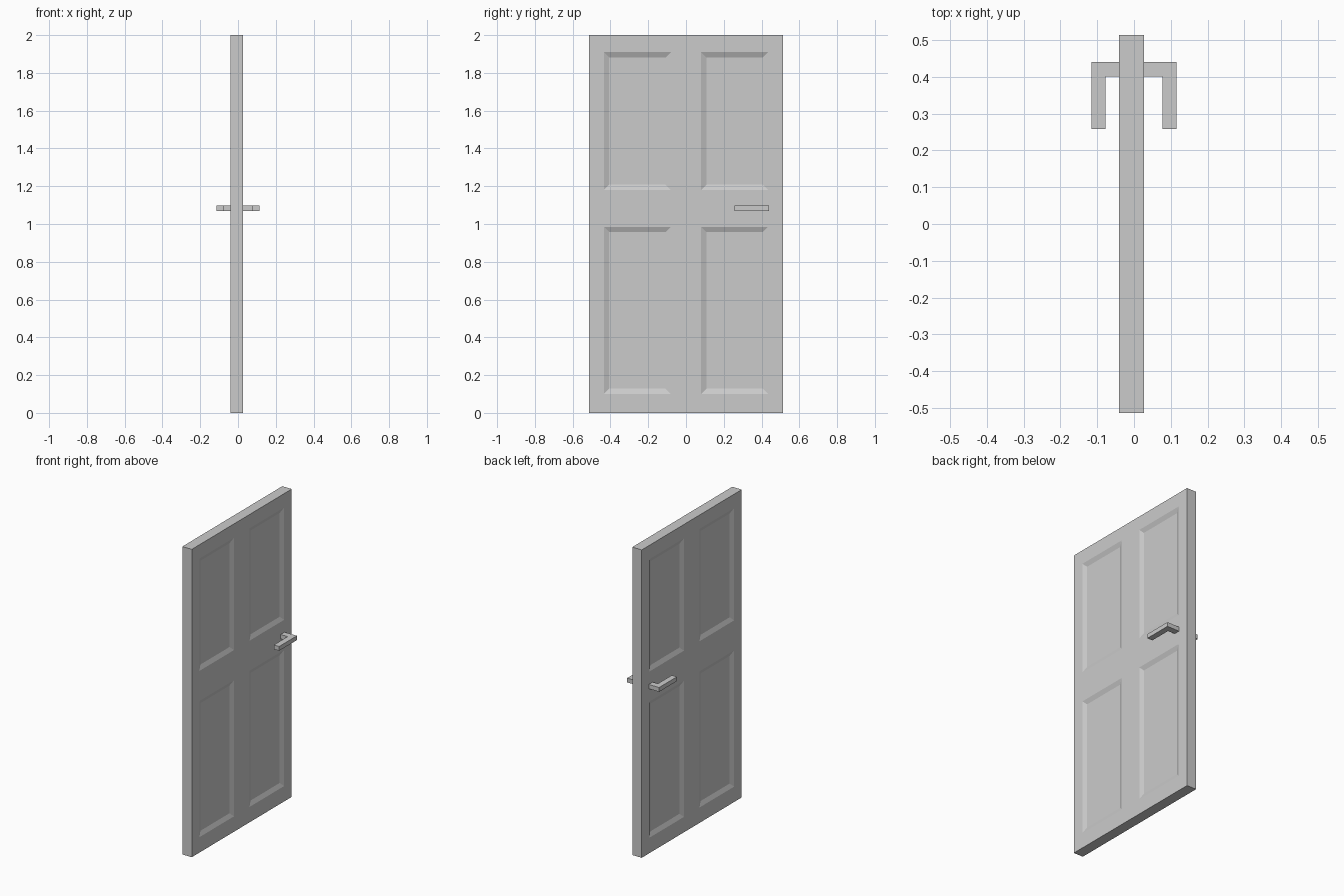
import bpy, bmesh

if "Cube" in bpy.data.objects:
    bpy.data.objects.remove(bpy.data.objects["Cube"])

X0, X1 = -0.041, 0.027
YS = [-0.513, -0.435, -0.08, 0.08, 0.435, 0.513]
ZS = [0.0, 0.1, 0.985, 1.18, 1.91, 2.0]


def make_object(name, bm):
    bmesh.ops.recalc_face_normals(bm, faces=bm.faces)
    me = bpy.data.meshes.new(name)
    bm.to_mesh(me)
    bm.free()
    ob = bpy.data.objects.new(name, me)
    bpy.context.collection.objects.link(ob)
    return ob


# Door slab: a grid on each broad face, closed around the rim
bm = bmesh.new()
panels = []
for x in (X0, X1):
    grid = [[bm.verts.new((x, y, z)) for z in ZS] for y in YS]
    for i in range(5):
        for j in range(5):
            q = [grid[i][j], grid[i + 1][j], grid[i + 1][j + 1], grid[i][j + 1]]
            f = bm.faces.new(q if x > 0 else q[::-1])
            if i in (1, 3) and j in (1, 3):
                panels.append(f)
rim = [e for e in bm.edges if e.is_boundary]
bmesh.ops.bridge_loops(bm, edges=rim)
bmesh.ops.recalc_face_normals(bm, faces=bm.faces)

# Four recessed panels with sloping borders on each side
for width, depth in ((0.014, -0.006), (0.014, -0.006)):
    bmesh.ops.inset_individual(bm, faces=panels, thickness=width, depth=depth,
                               use_even_offset=True)
make_object("door_panel", bm)


# Lever handles: an L outline extruded upward, one on each side
def lever(name, side, base, inner, outer):
    outline = [(base, 0.40), (inner, 0.40), (inner, 0.258),
               (outer, 0.258), (outer, 0.44), (base, 0.44)]
    bm = bmesh.new()
    face = bm.faces.new([bm.verts.new((side * x, y, 1.07)) for x, y in outline])
    ext = bmesh.ops.extrude_face_region(bm, geom=[face])
    top = [v for v in ext["geom"] if isinstance(v, bmesh.types.BMVert)]
    bmesh.ops.translate(bm, verts=top, vec=(0, 0, 0.028))
    make_object(name, bm)


lever("handle_right", 1, X1 - 0.002, 0.077, 0.115)
lever("handle_left", -1, -X0 - 0.002, 0.078, 0.115)
